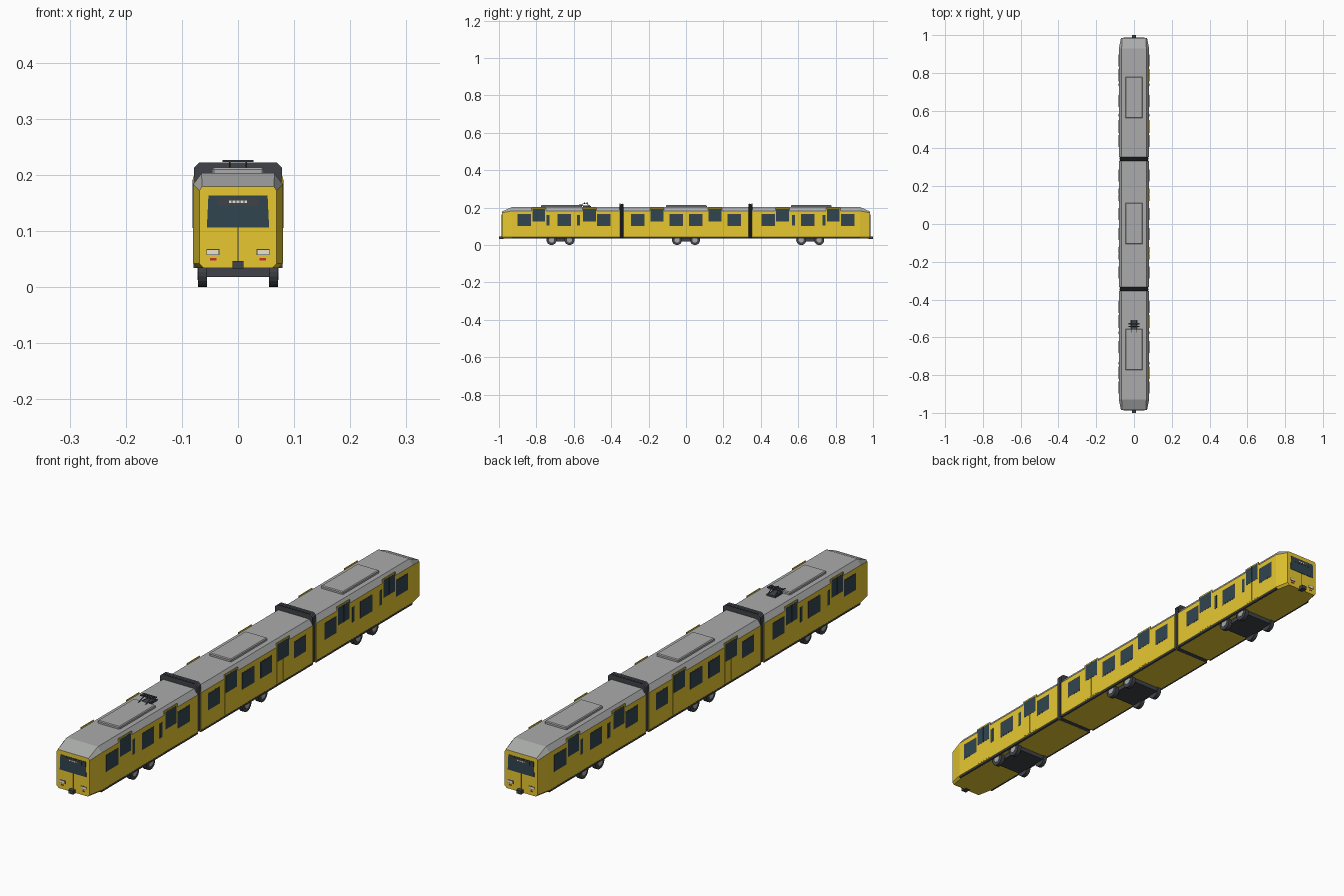
import bpy, bmesh, math
from mathutils import Matrix, Vector

if "Cube" in bpy.data.objects:
    bpy.data.objects.remove(bpy.data.objects["Cube"])


def mat(name, rgb):
    m = bpy.data.materials.new(name)
    m.diffuse_color = (*rgb, 1)
    m.use_nodes = True
    m.node_tree.nodes["Principled BSDF"].inputs["Base Color"].default_value = m.diffuse_color
    return m


YELLOW = mat("yellow_paint", (0.80, 0.58, 0.03))
GLASS = mat("dark_glass", (0.03, 0.06, 0.08))
DARK = mat("dark_grey", (0.05, 0.055, 0.065))
GREY = mat("roof_grey", (0.40, 0.41, 0.40))
LAMP = mat("lamp", (0.8, 0.78, 0.65))
RED = mat("red_lamp", (0.6, 0.03, 0.03))


def make(name, bm, mats):
    bmesh.ops.recalc_face_normals(bm, faces=bm.faces[:])
    me = bpy.data.meshes.new(name)
    bm.to_mesh(me)
    bm.free()
    for m in mats:
        me.materials.append(m)
    ob = bpy.data.objects.new(name, me)
    bpy.context.collection.objects.link(ob)
    return ob


def add_box(bm, x, y, z):
    """Box between the ranges x, y, z."""
    lo, hi = zip(x, y, z)
    c = [(a + b) / 2 for a, b in zip(lo, hi)]
    s = [abs(b - a) for a, b in zip(lo, hi)]
    return bmesh.ops.create_cube(bm, size=1, matrix=Matrix.Translation(c) @ Matrix.Diagonal((*s, 1)))


def boxes(name, m, specs):
    bm = bmesh.new()
    for s in specs:
        add_box(bm, *s)
    return make(name, bm, [m])


def add_rod(bm, a, b, r, n=6):
    a, b = Vector(a), Vector(b)
    rot = (b - a).to_track_quat('Z', 'Y').to_matrix().to_4x4()
    bmesh.ops.create_cone(bm, cap_ends=True, segments=n, radius1=r, radius2=r,
                          depth=(b - a).length, matrix=Matrix.Translation((a + b) / 2) @ rot)


def loft(name, sections, mats):
    """Skin sections (y, half width, shoulder z, roof half width, roof z); roof faces use material 1."""
    bm = bmesh.new()
    rings = []
    for y, w, sh, rw, top in sections:
        half = [(w - .008, .034), (w, .042), (w, sh), (rw, top)]
        pts = half + [(-x, z) for x, z in reversed(half)]
        rings.append([bm.verts.new((x, y, z)) for x, z in pts])
    for a, b in zip(rings, rings[1:]):
        for i in range(8):
            f = bm.faces.new((a[i], a[(i + 1) % 8], b[(i + 1) % 8], b[i]))
            f.material_index = int(i in (2, 3, 4))
    bm.faces.new(rings[0])
    bm.faces.new(rings[-1])
    return make(name, bm, mats)


# Car bodies: two cab cars and a middle car
MAIN = (.08, .183, .065, .203)
CAB = (.069, .172, .064, .179)
loft("middle_car_body", [(-.334, *MAIN), (.334, *MAIN)], [YELLOW, GREY])
for s, n in ((-1, "front"), (1, "rear")):
    loft(n + "_car_body", [(s * .985, *CAB), (s * .93, *MAIN), (s * .354, *MAIN)], [YELLOW, GREY])
    # Folded bellows between cars
    folds = []
    for i in range(7):
        d = .004 * (i % 2)
        folds.append((s * (.333 + .0037 * i), .078 - d, .213 - d, .069 - d, .222 - d))
    loft(n + "_bellows", folds, [DARK, DARK])

# Windows and doors along the sides, y centres for the right side
cab_windows = [-.866, -.652, -.439]
cab_doors = [-.788, -.516]
cab_slits = [-.738, -.575]
windows = [-.257, -.053, .053, .257] + cab_windows + [-y for y in cab_windows]
doors = [-.155, .155] + cab_doors + [-y for y in cab_doors]
slits = cab_slits + [-y for y in cab_slits]
for s, n in ((-1, "left"), (1, "right")):
    def side(a, b):
        return (s * a, s * b)
    boxes(n + "_window_frames", DARK,
          [(side(.078, .0804), (y - .036, y + .036), (.101, .165)) for y in windows])
    boxes(n + "_windows", GLASS,
          [(side(.078, .0808), (y - .032, y + .032), (.105, .161)) for y in windows]
          + [(side(.078, .0808), (y - .007, y + .007), (.105, .161)) for y in slits])
    # Doors stand up past the roof shoulder, two leaves each
    boxes(n + "_doors", YELLOW,
          [(side(.0775, .0806), (y + k * .0195 - .019, y + k * .0195 + .019), (.046, .197))
           for y in doors for k in (-1, 1)])
    boxes(n + "_door_glass", GLASS,
          [(side(.0785, .0812), (y + k * .017 - .0165, y + k * .017 + .0165), (.126, .192))
           for y in doors for k in (-1, 1)])
    # Dark strip along the lower edge
    boxes(n + "_skirt", DARK,
          [(side(.071, .0795), r, (.034, .041)) for r in ((-.93, -.354), (-.334, .334), (.354, .93))])

# Bogies: frame, axles, wheels and hubs
for yc, n in ((-.671, "front"), (0, "middle"), (.664, "rear")):
    boxes(n + "_bogie_frame", DARK, [((-.058, .058), (yc - .07, yc + .07), (.018, .037))])
    wheels, hubs = bmesh.new(), bmesh.new()
    for dy in (-.048, .048):
        y = yc + dy
        add_rod(wheels, (-.06, y, .027), (.06, y, .027), .009, 12)
        for s in (-1, 1):
            add_rod(wheels, (s * .055, y, .027), (s * .071, y, .027), .027, 20)
            add_rod(hubs, (s * .070, y, .027), (s * .0725, y, .027), .014, 16)
    make(n + "_wheels", wheels, [DARK])
    make(n + "_wheel_hubs", hubs, [GREY])

# Roof equipment boxes with bevelled tops
for y, n in ((-.665, "front"), (.002, "middle"), (.67, "rear")):
    ob = boxes(n + "_roof_unit", GREY, [((-.046, .046), (y - .109, y + .109), (.198, .213))])
    b = ob.modifiers.new("bevel", 'BEVEL')
    b.width, b.segments = .003, 1

# Pantograph: base, folded arms and contact bars
bm = bmesh.new()
add_box(bm, (-.018, .018), (-.552, -.508), (.202, .209))
for s in (-1, 1):
    x = s * .015
    add_rod(bm, (x, -.512, .208), (x, -.575, .213), .0015)
    add_rod(bm, (x, -.575, .213), (x, -.535, .224), .0015)
    add_rod(bm, (x, -.512, .208), (x, -.535, .224), .0015)
for y in (-.542, -.528):
    add_box(bm, (-.028, .028), (y - .003, y + .003), (.223, .227))
make("pantograph", bm, [DARK])

# Cab ends: windscreen, display, lamps, coupler
for s, n in ((-1, "front"), (1, "rear")):
    def end(a, b):
        return (s * a, s * b)
    bm = bmesh.new()
    vs = add_box(bm, (-.0555, .0555), end(.98, .9865), (.106, .163))["verts"]
    for v in vs:
        if v.co.z > .15:
            v.co.x *= .95
    make(n + "_windscreen", bm, [GLASS])
    boxes(n + "_display", DARK, [((-.037, .037), end(.985, .9872), (.145, .159))])
    boxes(n + "_display_lamps", LAMP,
          [((i * .007 - .0024, i * .007 + .0024), end(.985, .9877), (.150, .154)) for i in range(-2, 3)])
    boxes(n + "_headlamp_rims", DARK,
          [((k * .033, k * .0565), end(.98, .9862), (.057, .068)) for k in (-1, 1)])
    boxes(n + "_headlamps", LAMP,
          [((k * .0345, k * .055), end(.98, .987), (.0585, .0665)) for k in (-1, 1)])
    boxes(n + "_tail_lamps", RED,
          [((k * .038, k * .050), end(.98, .9865), (.0475, .0515)) for k in (-1, 1)])
    boxes(n + "_panel_seam", DARK, [((-.0005, .0005), end(.98, .9855), (.047, .106))])
    boxes(n + "_coupler", DARK, [((-.010, .010), end(.975, 1.0), (.033, .047))])
